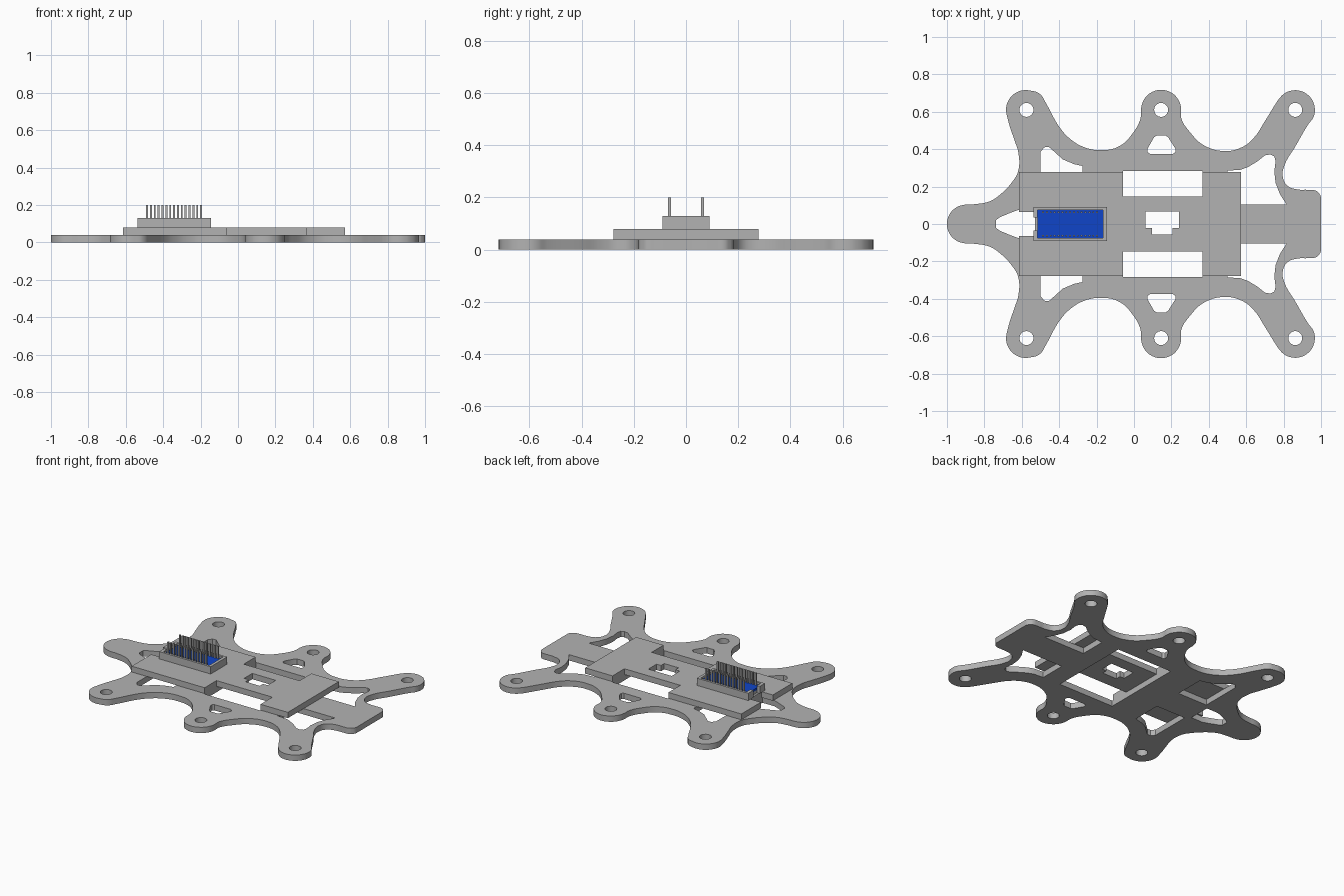
import bpy, bmesh, math

if "Cube" in bpy.data.objects:
    bpy.data.objects.remove(bpy.data.objects["Cube"])


def material(name, rgb):
    m = bpy.data.materials.new(name)
    m.diffuse_color = (*rgb, 1)
    m.use_nodes = True
    m.node_tree.nodes["Principled BSDF"].inputs["Base Color"].default_value = m.diffuse_color
    return m


GREY = material("light_grey", (0.45, 0.45, 0.45))
BLUE = material("board_blue", (0.005, 0.06, 0.58))


def arc(cx, cy, r, a0, a1, n=5):
    """Points on an arc, angles in degrees."""
    steps = [math.radians(a0 + (a1 - a0) * i / (n - 1)) for i in range(n)]
    return [(cx + r * math.cos(a), cy + r * math.sin(a)) for a in steps]


def mirror(pts):
    return [(x, -y) for x, y in reversed(pts)]


def rect(x0, x1, y0, y1):
    return [(x0, y0), (x1, y0), (x1, y1), (x0, y1)]


def plate(name, loops, z0, z1, mat):
    """Flat plate from (points, smooth) loops; the inner loops become holes."""
    cu = bpy.data.curves.new(name, 'CURVE')
    cu.dimensions = '2D'
    cu.fill_mode = 'BOTH'
    cu.extrude = (z1 - z0) / 2
    cu.resolution_u = 5
    for pts, smooth in loops:
        if smooth:
            s = cu.splines.new('BEZIER')
            s.bezier_points.add(len(pts) - 1)
            for b, p in zip(s.bezier_points, pts):
                b.co = (*p, 0)
                b.handle_left_type = b.handle_right_type = 'AUTO'
        else:
            s = cu.splines.new('POLY')
            s.points.add(len(pts) - 1)
            for b, p in zip(s.points, pts):
                b.co = (*p, 0, 1)
        s.use_cyclic_u = True
    tmp = bpy.data.objects.new(name + "_curve", cu)
    bpy.context.collection.objects.link(tmp)
    dg = bpy.context.evaluated_depsgraph_get()
    me = bpy.data.meshes.new_from_object(tmp.evaluated_get(dg))
    bpy.data.objects.remove(tmp)
    bm = bmesh.new()
    bm.from_mesh(me)
    bmesh.ops.remove_doubles(bm, verts=bm.verts, dist=1e-5)
    bmesh.ops.translate(bm, verts=bm.verts, vec=(0, 0, (z0 + z1) / 2))
    bmesh.ops.recalc_face_normals(bm, faces=bm.faces)
    bm.to_mesh(me)
    bm.free()
    me.materials.clear()
    me.materials.append(mat)
    ob = bpy.data.objects.new(name, me)
    bpy.context.collection.objects.link(ob)
    bpy.ops.object.select_all(action='DESELECT')
    ob.select_set(True)
    bpy.context.view_layer.objects.active = ob
    bpy.ops.object.shade_smooth_by_angle(angle=math.radians(30))
    return ob


def boxes(name, specs, mat):
    """One object made of boxes (x0, x1, y0, y1, z0, z1)."""
    bm = bmesh.new()
    for x0, x1, y0, y1, z0, z1 in specs:
        vs = bmesh.ops.create_cube(bm, size=1)['verts']
        bmesh.ops.scale(bm, verts=vs, vec=(x1 - x0, y1 - y0, z1 - z0))
        bmesh.ops.translate(bm, verts=vs, vec=((x0 + x1) / 2, (y0 + y1) / 2, (z0 + z1) / 2))
    me = bpy.data.meshes.new(name)
    bm.to_mesh(me)
    bm.free()
    me.materials.append(mat)
    ob = bpy.data.objects.new(name, me)
    bpy.context.collection.objects.link(ob)
    return ob


# Base frame: half outline from the nose to the tail, then mirrored
half = (arc(-0.897, 0, 0.103, 170, 100, 4)
        + [(-0.84, 0.107), (-0.77, 0.122), (-0.71, 0.162), (-0.655, 0.22),
           (-0.62, 0.28), (-0.618, 0.38), (-0.64, 0.45), (-0.672, 0.55)]
        + arc(-0.578, 0.61, 0.106, 175, 75, 5)
        + [(-0.505, 0.697), (-0.47, 0.645), (-0.4, 0.52), (-0.345, 0.458),
           (-0.27, 0.412), (-0.185, 0.395), (-0.08, 0.415), (0.0, 0.495), (0.035, 0.565)]
        + arc(0.145, 0.61, 0.107, 170, 10, 7)
        + [(0.253, 0.565), (0.3, 0.49), (0.375, 0.42), (0.49, 0.39), (0.58, 0.412),
           (0.64, 0.46), (0.70, 0.55), (0.765, 0.655)]
        + arc(0.862, 0.61, 0.105, 145, -20, 8)
        + [(0.93, 0.53), (0.86, 0.41), (0.805, 0.315), (0.795, 0.255), (0.82, 0.205),
           (0.88, 0.184), (0.925, 0.183), (0.972, 0.178), (0.985, 0.168), (0.998, 0.15),
           (1.0, 0.12), (1.0, 0.02)])
loops = [(half + mirror(half), True)]

# Screw holes and cut-outs of the upper half
holes = [(arc(x, 0.61, 0.037, 0, 315, 8), True) for x in (-0.575, 0.145, 0.862)]
holes += [
    ([(0.12, 0.472), (0.17, 0.472), (0.183, 0.463), (0.222, 0.402), (0.222, 0.385),
      (0.208, 0.375), (0.085, 0.375), (0.072, 0.385), (0.072, 0.402), (0.107, 0.463)], False),
    ([(-0.5, 0.105), (-0.275, 0.105), (-0.275, 0.31), (-0.32, 0.32), (-0.38, 0.345),
      (-0.43, 0.39), (-0.455, 0.412), (-0.48, 0.41), (-0.5, 0.385)], False),
    ([(0.5, 0.105), (0.815, 0.105), (0.78, 0.16), (0.757, 0.22), (0.75, 0.28),
      (0.757, 0.335), (0.75, 0.362), (0.73, 0.372), (0.70, 0.367), (0.66, 0.335),
      (0.61, 0.305), (0.57, 0.29), (0.5, 0.285)], False)]
for pts, smooth in holes:
    loops += [(pts, smooth), (mirror(pts), smooth)]
nose = [(-0.738, 0.02), (-0.72, 0.035), (-0.66, 0.06), (-0.62, 0.075), (-0.53, 0.075)]
loops += [(nose + mirror(nose), False), (rect(-0.06, 0.365, -0.283, 0.283), False)]
plate("base_frame", loops, 0, 0.04, GREY)

# Upper deck with side slots, a front notch and a centre window
deck = [(-0.615, 0.065), (-0.615, 0.277), (-0.06, 0.277), (-0.06, 0.148),
        (0.365, 0.148), (0.365, 0.277), (0.573, 0.277)]
notch = [(-0.53, 0.065)]
plate("upper_deck", [(notch + deck + mirror(deck) + mirror(notch), False),
                     (rect(0.062, 0.24, -0.057, 0.067), False)], 0.04, 0.08, GREY)
boxes("window_corner_tabs", [(x, x + 0.034, -0.057, -0.022, 0.04, 0.08)
                             for x in (0.062, 0.206)], GREY)

# Board holder: tray with a gap for the plug in the front wall
boxes("board_holder", [
    (-0.515, -0.165, -0.075, 0.075, 0.08, 0.1),
    (-0.537, -0.145, 0.075, 0.09, 0.08, 0.13),
    (-0.537, -0.145, -0.09, -0.075, 0.08, 0.13),
    (-0.165, -0.145, -0.075, 0.075, 0.08, 0.13),
    (-0.537, -0.515, 0.035, 0.075, 0.08, 0.13),
    (-0.537, -0.515, -0.075, -0.035, 0.08, 0.13)], GREY)

# Circuit board and its two pin rows
boxes("circuit_board", [(-0.515, -0.165, -0.074, 0.074, 0.1, 0.115)], BLUE)
pins = []
for i in range(15):
    x = -0.486 + 0.0206 * i
    pins += [(x - 0.005, x + 0.005, y - 0.005, y + 0.005, 0.11, 0.2) for y in (-0.063, 0.063)]
boxes("header_pins", pins, GREY)
